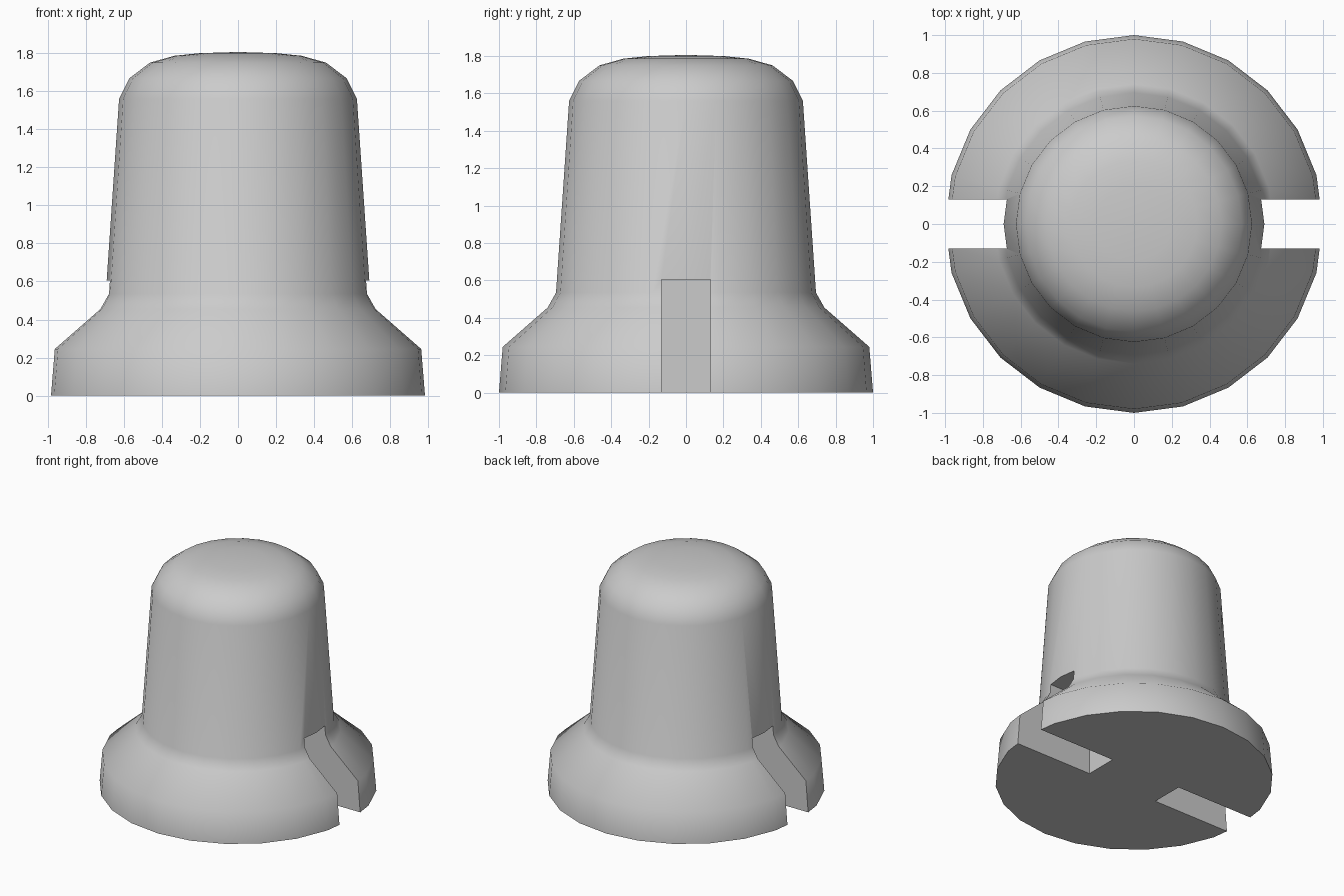
import bpy, bmesh, math
from mathutils import Matrix

if "Cube" in bpy.data.objects:
    bpy.data.objects.remove(bpy.data.objects["Cube"])

SIDES = 24


def make_object(name, bm):
    bmesh.ops.recalc_face_normals(bm, faces=bm.faces)
    mesh = bpy.data.meshes.new(name)
    bm.to_mesh(mesh)
    bm.free()
    obj = bpy.data.objects.new(name, mesh)
    bpy.context.collection.objects.link(obj)
    return obj


# Flared plug body: turned profile (radius, height)
profile = [(1.0, 0), (0.98, 0.245), (0.74, 0.455), (0.695, 0.535),
           (0.625, 1.56), (0.572, 1.667), (0.463, 1.75),
           (0.335, 1.786), (0.2, 1.80)]
bm = bmesh.new()
rings = [[bm.verts.new((r * math.cos(math.tau * i / SIDES),
                        r * math.sin(math.tau * i / SIDES), z))
          for i in range(SIDES)] for r, z in profile]
top = bm.verts.new((0, 0, 1.806))
bm.faces.new(rings[0])
for i in range(SIDES):
    j = (i + 1) % SIDES
    for a, b in zip(rings, rings[1:]):
        bm.faces.new((a[i], a[j], b[j], b[i]))
    bm.faces.new((rings[-1][i], rings[-1][j], top))
body = make_object("plug_body", bm)

# Two opposite slots cut through the flange up into the body
bm = bmesh.new()
for side in (-1, 1):
    bmesh.ops.create_cube(bm, size=1, matrix=Matrix.Translation((side * 0.81, 0, 0.2025))
                          @ Matrix.Diagonal((1.0, 0.26, 0.805, 1)))
cutter = make_object("slot_cutter", bm)
cutter.hide_render = True

mod = body.modifiers.new("slots", 'BOOLEAN')
mod.operation = 'DIFFERENCE'
mod.solver = 'EXACT'
mod.object = cutter
bpy.context.view_layer.objects.active = body
body.select_set(True)
bpy.ops.object.modifier_apply(modifier=mod.name)
bpy.data.objects.remove(cutter, do_unlink=True)

# Smooth turned surface, crisp slot edges
bpy.ops.object.shade_smooth_by_angle(angle=math.radians(50))
